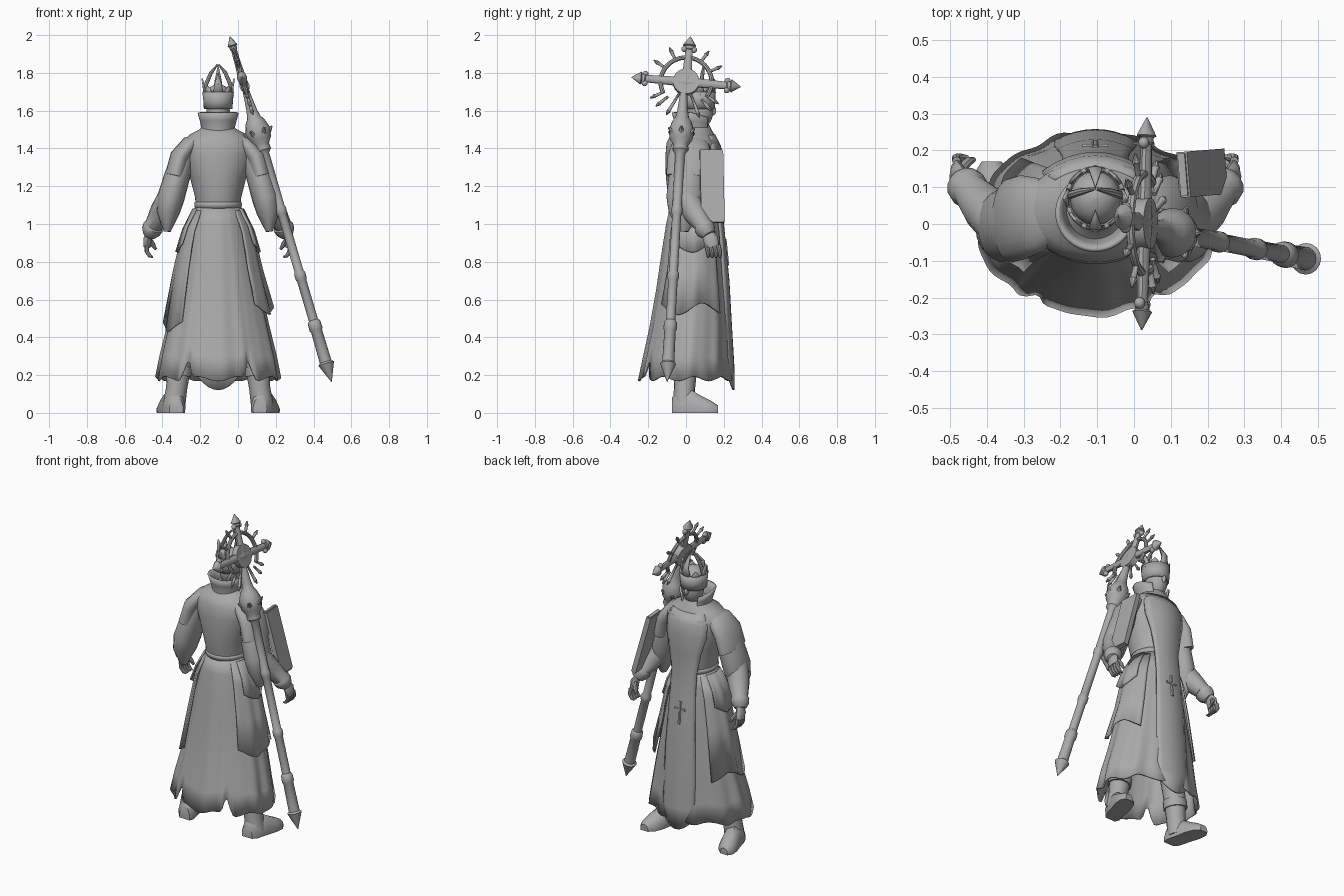
import bpy
from math import sin, cos, pi, radians, exp
from mathutils import Vector, Matrix

cube = bpy.data.objects.get("Cube")
if cube:
    bpy.data.objects.remove(cube)

grey = bpy.data.materials.new("stone grey")
grey.use_nodes = True
grey.diffuse_color = (0.4, 0.4, 0.4, 1)
grey.node_tree.nodes["Principled BSDF"].inputs["Base Color"].default_value = (0.4, 0.4, 0.4, 1)
CX = -0.105          # body centre line
parts = []


def add(name, verts, faces, thick=0, matrix=None):
    me = bpy.data.meshes.new(name)
    me.from_pydata(verts, [], faces)
    if matrix:
        me.transform(matrix)
    me.materials.append(grey)
    ob = bpy.data.objects.new(name, me)
    bpy.context.collection.objects.link(ob)
    if thick:
        m = ob.modifiers.new("thickness", 'SOLIDIFY')
        m.thickness, m.offset = thick, 0
    parts.append(ob)


def grid(name, rows, closed, thick=0, caps=False, matrix=None):
    n = len(rows[0])
    faces = [(i * n + j, i * n + (j + 1) % n, (i + 1) * n + (j + 1) % n, (i + 1) * n + j)
             for i in range(len(rows) - 1) for j in range(n if closed else n - 1)]
    if caps:
        faces += [tuple(reversed(range(n))), tuple(range((len(rows) - 1) * n, len(rows) * n))]
    add(name, [v for r in rows for v in r], faces, thick, matrix)


def shell(name, rings, a0=0, a1=360, n=48, fold=0, thick=0, caps=False, lift=None, dent=None):
    """Loft of elliptical rings (z, centre y, rx, ry); folds and dents grow down the rings."""
    full = a1 - a0 == 360
    rows = []
    for i, (z, cy, rx, ry) in enumerate(rings):
        t = i / (len(rings) - 1)
        row = []
        for j in range(n if full else n + 1):
            a = radians(a0 + (a1 - a0) * j / n)
            k = 1 + fold * t * (sin(11 * a) + 0.6 * sin(17 * a + 1)) - (dent(a) * t * t if dent else 0)
            row.append((CX + rx * k * cos(a), cy + ry * k * sin(a), z + (lift(a, t) if lift else 0)))
        rows.append(row)
    grid(name, rows, full, thick, caps)


def tube(name, pts, n=14, flat=1.0, matrix=None):
    """Round tube through points (x, y, z, radius)."""
    c = [Vector(p[:3]) for p in pts]
    rows = []
    for i, p in enumerate(pts):
        d = c[min(i + 1, len(c) - 1)] - c[max(i - 1, 0)]
        u = d.cross(Vector((0, 1, 0)))
        u = u.normalized() if u.length > 1e-4 else Vector((1, 0, 0))
        v = d.normalized().cross(u)
        rows.append([c[i] + p[3] * (u * flat * cos(2 * pi * j / n) + v * sin(2 * pi * j / n))
                     for j in range(n)])
    grid(name, rows, True, caps=True, matrix=matrix)


def ball(name, c, r, matrix=None):
    rows = [[(c[0] + r[0] * sin(pi * i / 10) * cos(pi * j / 8), c[1] + r[1] * sin(pi * i / 10) * sin(pi * j / 8),
              c[2] - r[2] * cos(pi * i / 10)) for j in range(16)] for i in range(11)]
    grid(name, rows, True, matrix=matrix)


# Long robe with a ragged hem and two rear slits
def slit(a):
    return sum(exp(-((a - radians(d)) / 0.08) ** 2) for d in (238, 302))


def hem(a, t):
    return t ** 3 * (0.1 * slit(a) + 0.012 * sin(9 * a))


robe = [(1.1, .04, .115, .118), (1.0, .04, .145, .14), (.85, .035, .18, .158), (.65, .03, .22, .182),
        (.45, .02, .265, .207), (.3, .005, .3, .225), (.18, 0, .322, .245)]
shell("robe", robe, n=120, fold=.02, thick=.01, lift=hem, dent=lambda a: .12 * slit(a))

# Torso, belt and collar
shell("torso", [(1.07, .04, .118, .12), (1.14, .038, .122, .132), (1.25, .035, .15, .142), (1.36, .035, .188, .144),
                (1.43, .035, .195, .138), (1.475, .035, .15, .115), (1.5, .045, .1, .09), (1.53, .05, .07, .07)], caps=True)
shell("belt", [(1.08, .04, .118, .122), (1.1, .04, .122, .128), (1.115, .04, .12, .127)], thick=.008)
shell("collar", [(1.46, .04, .085, .09), (1.5, .04, .08, .085), (1.55, .035, .092, .093), (1.59, .03, .103, .1)],
      125, 415, thick=.012, lift=lambda a, t: -.03 * t * max(0, sin(a)))

# Overcoat skirts on both sides, in stepped layers
for side, mid, end, rx in (("left", 0, .55, .285), ("right", 180, .46, .282)):
    shell(side + "_coat_skirt", [(1.07, .04, .13, .13), (.95, .035, .185, .16), (.75, .033, .23, .178),
                                 (end, .022, rx, .212)], mid - 46, mid + 46, 24, .02, .01,
          lift=lambda a, t: .03 * t * sin(a * 5))
    shell(side + "_hip_flap", [(1.08, .04, .132, .135), (.98, .035, .186, .155), (.88, .033, .217, .178)],
          mid - 30, mid + 30, 16, .02, .01, lift=lambda a, t: -.03 * t * cos(4 * a))

# Front tabard, broad on the chest and rounded to a point at the foot: (z, y, half width)
front = [(1.47, .15, .11), (1.41, .18, .14), (1.33, .19, .14), (1.22, .187, .11), (1.1, .183, .088), (.95, .2, .088),
         (.7, .224, .1), (.45, .238, .11), (.25, .25, .11), (.19, .252, .105)]
rows = []
for i, (z, y, w) in enumerate(front):
    drop = .07 if i == len(front) - 1 else 0
    rows.append([(CX + w * s / 4, y - 2.5 * (w * s / 4) ** 2, z - drop * (1 - (s / 4) ** 2)) for s in range(-4, 5)])
grid("tabard", rows, False, .012)
tube("tabard_emblem_bar", [(CX, .206, .92, .01), (CX, .22, .78, .01)], 6)
tube("tabard_emblem_crossbar", [(CX - .035, .208, .87, .01), (CX + .035, .208, .87, .01)], 6)

# Arms, hands and boots, mirrored by s
for s, side in ((1, "left"), (-1, "right")):
    def P(x, y, z, r):
        return (CX + s * x, y, z, r)
    tube(side + "_shoulder_cape", [P(.085, .03, 1.455, .06), P(.15, .025, 1.42, .1), P(.2, .018, 1.355, .115),
                                   P(.228, .01, 1.25, .115)], 20, .48)
    tube(side + "_sleeve", [P(.18, .02, 1.36, .08), P(.215, .005, 1.26, .095), P(.25, -.005, 1.14, .1),
                            P(.265, -.008, 1.06, .085), P(.27, -.012, .96, .025)], 18, .72)
    tube(side + "_forearm", [P(.255, .0, 1.14, .068), P(.3, .045, 1.06, .064), P(.34, .09, .995, .048),
                             P(.344, .095, .985, .055), P(.355, .107, .962, .052), P(.365, .12, .94, .034)], 14)
    tube(side + "_palm", [P(.36, .115, .955, .03), P(.375, .13, .92, .04), P(.375, .14, .88, .035)], 12, .55)
    for k in range(4):
        y = .108 + .021 * k
        tube(f"{side}_finger_{k}", [P(.377, y, .89, .012), P(.378, y + .008, .855, .012),
                                    P(.362, y + .01, .83, .01), P(.345, y + .01, .825, .005)], 8)
    tube(side + "_thumb", [P(.365, .15, .92, .014), P(.345, .17, .89, .013), P(.33, .175, .865, .007)], 8)
    tube(side + "_boot_shaft", [P(.17, 0, .45, .07), P(.205, -.002, .26, .064), P(.22, -.008, .13, .056),
                                P(.235, -.01, .03, .06)], 16)
    tube(side + "_boot_cuff", [P(.205, -.002, .25, .07), P(.213, -.004, .2, .07)], 16)
    rows = [[(CX + s * (.235 + .25 * (y + .02) + w * u), y, h * v) for u, v in
             ((-1, 0), (1, 0), (1.05, .35), (.75, .8), (.3, 1), (-.3, 1), (-.75, .8), (-1.05, .35))]
            for y, w, h in ((-.075, .035, .08), (-.05, .052, .11), (.03, .054, .12), (.09, .058, .085),
                            (.14, .05, .06), (.17, .025, .04))]
    grid(side + "_boot_foot", rows, True, caps=True)
    # Curved crown rib rising to the peak
    tube(side + "_crown_rib", [P(.073, .075, 1.68, .01), P(.064, .08, 1.74, .011), P(.038, .088, 1.8, .01),
                               P(.003, .095, 1.845, .004)], 8)

# Head and pointed crown
ball("head", (CX, .075, 1.6), (.062, .07, .095))
ball("nose", (CX, .142, 1.6), (.012, .018, .025))
ball("cap", (CX, .07, 1.67), (.07, .074, .07))
shell("crown_band", [(1.61, .07, .07, .076), (1.65, .07, .072, .078), (1.7, .07, .077, .082)], thick=.012)
for i, (top, lean) in enumerate(((1.84, .35), (1.73, 1), (1.77, 1.1), (1.73, 1), (1.8, .4), (1.73, 1), (1.77, 1.1), (1.73, 1))):
    a = radians(90 + 45 * i)
    rows = [[(CX + r * cos(a + d), .07 + r * 1.06 * sin(a + d), z) for d in (-w, 0, w)] for z, w, r in
            ((1.68, .38, .076), (1.7 + (top - 1.7) * .4, .24, .078), (top, .02, .077 * lean))]
    grid(f"crown_point_{i}", rows, False, .008)

# Staff, leaning along its own axis
foot, tip = Vector((.495, -.1, .165)), Vector((-.045, .005, 2))
Z = (tip - foot).normalized()
X = Vector((0, 1, 0)).cross(Z).normalized()
S = Matrix((X, Z.cross(X), Z)).transposed().to_4x4()
S.translation = foot
tube("staff_shaft", [(0, 0, z, r) for z, r in
     ((0, .002), (.1, .043), (.11, .032), (.28, .03), (.29, .036), (.33, .034), (.34, .025), (.56, .025), (.57, .03),
      (.6, .03), (.61, .024), (.92, .024), (.93, .029), (.96, .029), (.97, .025), (1.26, .026), (1.28, .042),
      (1.31, .04), (1.34, .06), (1.39, .068), (1.44, .05), (1.46, .036), (1.5, .028), (1.6, .018))], 16, 1, S)
for i in range(6):
    a = i * pi / 3
    tube(f"staff_knob_stud_{i}", [(.05 * cos(a), .05 * sin(a), 1.37, .02),
                                  (.08 * cos(a), .08 * sin(a), 1.39, .004)], 8, 1, S)

# Sunburst cross at the staff head, turned slightly about its centre
C = Vector((0, .01, 1.657))
TURN = -.035


def polar(a, r, x=0):
    return (x, C.y + r * cos(a + TURN), C.z + r * sin(a + TURN))


add("cross_disc", [polar(pi * j / 10, .07, x) for x in (-.018, .018) for j in range(20)],
    [tuple(range(20)), tuple(range(39, 19, -1))] + [(j, (j + 1) % 20, 20 + (j + 1) % 20, 20 + j) for j in range(20)],
    0, S)
tube("cross_ring", [(*polar(radians(-30 + 240 * j / 40), .135), .012) for j in range(41)], 8, 1, S)
for i, reach in enumerate((.29, .252, .29)):
    a = i * pi / 2
    tube(f"cross_arm_{i}", [(*polar(a, r), w) for r, w in
         ((0, .03), (.08, .024), (reach - .075, .02), (reach - .07, .026), (reach - .055, .026), (reach - .05, .036),
          (reach, .002))], 10, .75, S)
    for d in (-1, 1):
        q = polar(a + d * .026 / (reach - .07), reach - .07)
        ball(f"cross_lobe_{i}_{d}", q, (.015, .016, .016), S)
for i, d in enumerate((30, 60, 120, 150, -30, -45, -65, 210, 225, 245)):
    a = radians(d)
    tube(f"cross_ray_{i}", [(*polar(a, r), w) for r, w in
         ((.125 if d not in (-65, 245) else .07, .007), (.18, .009), (.185, .012), (.21, .003))], 8, 1, S)

# Book slab carried beside the staff
tilt = Matrix.Translation((.185, .138, 1.2)) @ Matrix.Rotation(.08, 4, 'Z') @ Matrix.Rotation(-.27, 4, 'Y')


def slab(name, x, y, z):
    add(name, [(a * x, b * y, c * z) for a in (-1, 1) for b in (-1, 1) for c in (-1, 1)],
        [(0, 1, 3, 2), (4, 6, 7, 5), (0, 4, 5, 1), (2, 3, 7, 6), (0, 2, 6, 4), (1, 5, 7, 3)], 0, tilt)


slab("book_pages", .01, .058, .2)
slab("book_cover", .015, .062, .192)

# Smooth shading with crisp edges
bpy.ops.object.select_all(action='DESELECT')
for ob in parts:
    ob.select_set(True)
bpy.context.view_layer.objects.active = parts[0]
bpy.ops.object.shade_smooth_by_angle(angle=radians(40))
